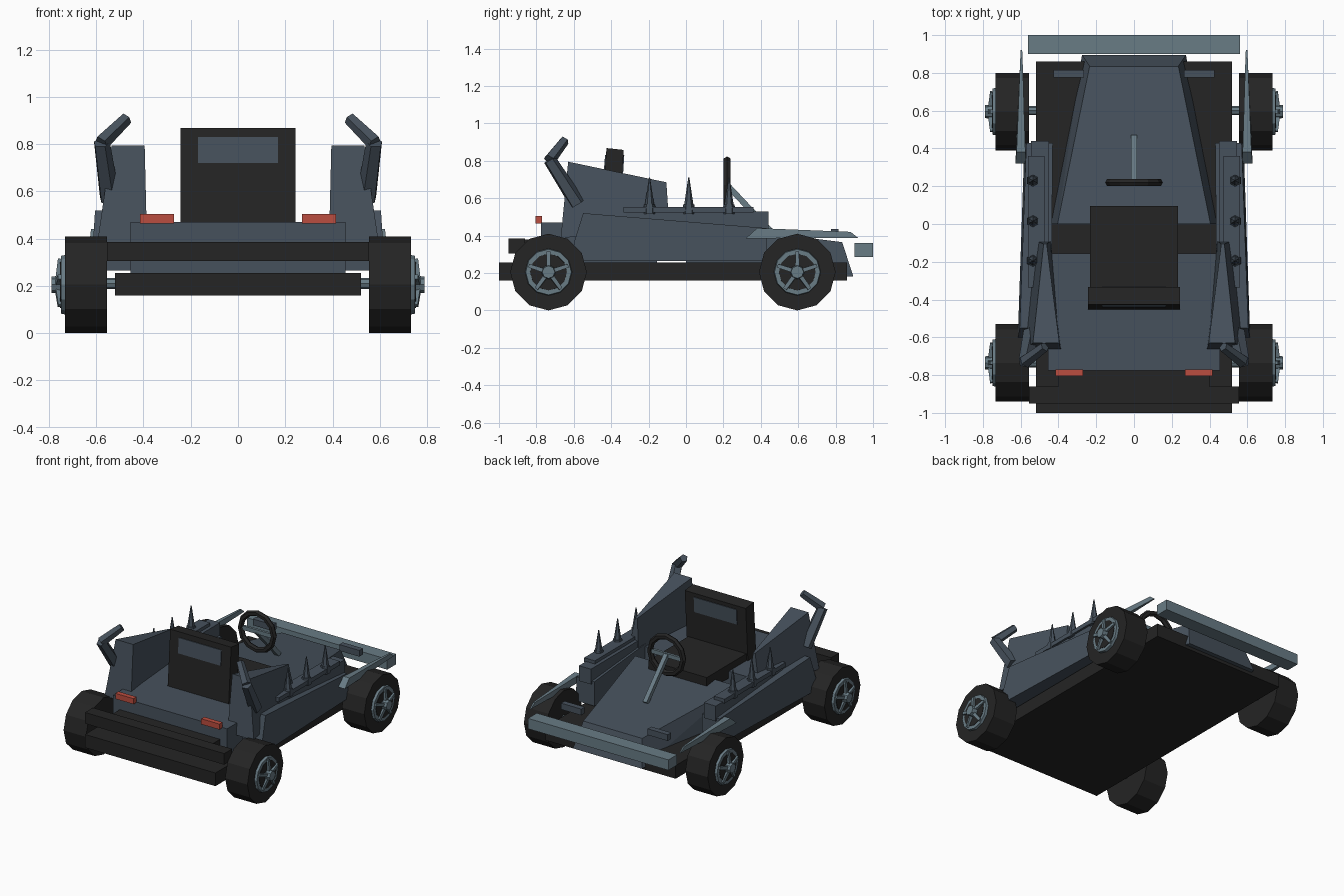
import bpy, bmesh, math
from mathutils import Vector, Matrix

if "Cube" in bpy.data.objects:
    bpy.data.objects.remove(bpy.data.objects["Cube"])


def mat(name, col):
    m = bpy.data.materials.new(name)
    m.diffuse_color = (*col, 1)
    m.use_nodes = True
    m.node_tree.nodes["Principled BSDF"].inputs["Base Color"].default_value = m.diffuse_color
    return m


BLACK = mat("black rubber", (0.018, 0.018, 0.018))
SLATE = mat("slate body", (0.062, 0.083, 0.108))
STEEL = mat("light steel", (0.14, 0.2, 0.235))
RED = mat("red lamp", (0.5, 0.075, 0.05))


def finish(name, bm, m):
    bmesh.ops.recalc_face_normals(bm, faces=bm.faces)
    me = bpy.data.meshes.new(name)
    bm.to_mesh(me)
    bm.free()
    me.materials.append(m)
    ob = bpy.data.objects.new(name, me)
    bpy.context.collection.objects.link(ob)
    return ob


def box(name, m, x, y, z):
    """Box from (min, max) ranges."""
    bm = bmesh.new()
    bmesh.ops.create_cube(bm, size=1)
    for v in bm.verts:
        for i, r in enumerate((x, y, z)):
            v.co[i] = r[0] if v.co[i] < 0 else r[1]
    return finish(name, bm, m)


def loft(name, m, profile, s=1):
    """Solid from a (y, z, x_inner, x_outer) side profile."""
    bm = bmesh.new()
    a = [bm.verts.new((s * p[2], p[0], p[1])) for p in profile]
    b = [bm.verts.new((s * p[3], p[0], p[1])) for p in profile]
    n = len(profile)
    bm.faces.new(a)
    bm.faces.new(b[::-1])
    for i in range(n):
        j = (i + 1) % n
        bm.faces.new((a[j], a[i], b[i], b[j]))
    return finish(name, bm, m)


def rod(name, m, p, q, r1, r2, n, turn=0.0):
    """Straight or tapered bar between two points."""
    p, q = Vector(p), Vector(q)
    d = q - p
    bm = bmesh.new()
    M = (Matrix.Translation((p + q) / 2) @ d.to_track_quat('Z', 'Y').to_matrix().to_4x4()
         @ Matrix.Rotation(turn, 4, 'Z'))
    bmesh.ops.create_cone(bm, cap_ends=True, segments=n, radius1=r1, radius2=r2,
                          depth=d.length, matrix=M)
    return finish(name, bm, m)


# chassis, bumpers, deck
box("floor_pan", BLACK, (-0.52, 0.52), (-1.0, 0.86), (0.16, 0.255))
box("rear_bumper", BLACK, (-0.555, 0.555), (-0.95, -0.86), (0.305, 0.385))
box("rear_bumper_mount", BLACK, (-0.4, 0.4), (-0.87, -0.77), (0.31, 0.38))
box("front_bumper", STEEL, (-0.56, 0.56), (0.9, 1.0), (0.285, 0.36))
box("rear_deck", SLATE, (-0.455, 0.455), (-0.775, -0.155), (0.25, 0.47))

# nose, tapering forward
bm = bmesh.new()
rows = []
for y_top, z_top, x_top, y_bot, z_bot, x_bot in ((0.0, 0.47, 0.405, 0.0, 0.25, 0.44),
                                                 (0.835, 0.365, 0.235, 0.895, 0.18, 0.275)):
    rows.append([bm.verts.new(c) for c in ((-x_top, y_top, z_top), (x_top, y_top, z_top),
                                           (x_bot, y_bot, z_bot), (-x_bot, y_bot, z_bot))])
bmesh.ops.convex_hull(bm, input=bm.verts[:])
bmesh.ops.dissolve_limit(bm, angle_limit=0.01, verts=bm.verts[:], edges=bm.edges[:])
finish("nose", bm, SLATE)

# seat
box("seat_cushion", BLACK, (-0.232, 0.232), (-0.4, 0.095), (0.42, 0.52))
loft("seat_back", BLACK, [(-0.36, 0.45, -0.243, 0.243), (-0.455, 0.45, -0.243, 0.243),
                          (-0.425, 0.868, -0.243, 0.243), (-0.333, 0.858, -0.243, 0.243)])
loft("seat_back_panel_rear", SLATE, [(-0.43, 0.72, -0.17, 0.17), (-0.441, 0.72, -0.17, 0.17),
                                     (-0.433, 0.83, -0.17, 0.17), (-0.422, 0.83, -0.17, 0.17)])
loft("seat_back_panel_front", SLATE, [(-0.35, 0.72, -0.17, 0.17), (-0.337, 0.72, -0.17, 0.17),
                                      (-0.33, 0.83, -0.17, 0.17), (-0.345, 0.83, -0.17, 0.17)])

# steering wheel and column
bpy.ops.mesh.primitive_torus_add(major_segments=12, minor_segments=6, major_radius=0.132,
                                 minor_radius=0.021, location=(0, 0.22, 0.67),
                                 rotation=(math.radians(90), 0, 0))
wheel = bpy.context.object
wheel.name = "steering_wheel"
wheel.data.materials.append(BLACK)
box("steering_crossbar", STEEL, (-0.125, 0.125), (0.212, 0.23), (0.655, 0.685))
rod("steering_column", STEEL, (0, 0.22, 0.67), (0, 0.46, 0.415), 0.022, 0.022, 4, math.pi / 4)

# mirrored bodywork
for s, side in ((-1, "left"), (1, "right")):
    def xr(a, b):
        return tuple(sorted((s * a, s * b)))

    loft(side + "_side_pod", SLATE, [(-0.6, 0.265, 0.44, 0.615), (-0.6, 0.36, 0.44, 0.615),
                                     (-0.55, 0.52, 0.44, 0.605), (0.43, 0.44, 0.43, 0.57),
                                     (0.43, 0.265, 0.43, 0.58)], s)
    loft(side + "_rear_fin", SLATE, [(-0.67, 0.385, 0.385, 0.595), (-0.63, 0.795, 0.395, 0.535),
                                     (-0.105, 0.685, 0.462, 0.478), (-0.09, 0.46, 0.44, 0.52)], s)
    # bent horn
    elbow = (s * 0.578, -0.73, 0.805)
    rod(side + "_horn_lower", SLATE, (s * 0.545, -0.58, 0.57), elbow, 0.045, 0.036, 5)
    rod(side + "_horn_upper", SLATE, elbow, (s * 0.472, -0.65, 0.908), 0.034, 0.027, 5)
    # spiked rail
    box(side + "_spike_rail", SLATE, xr(0.475, 0.56), (-0.335, 0.36), (0.523, 0.553))
    box(side + "_rail_support", SLATE, xr(0.45, 0.545), (-0.32, 0.44), (0.42, 0.53)) \
        .scale = (1, 1, 1)
    for i, y in enumerate((-0.195, 0.015, 0.23)):
        rod(f"{side}_spike_{i}", SLATE, (s * 0.535, y, 0.55), (s * 0.535, y, 0.71), 0.027, 0.003, 6)
        rod(f"{side}_spike_base_{i}", SLATE, (s * 0.535, y, 0.515), (s * 0.535, y, 0.565),
            0.035, 0.03, 6)
    # steel blade over the front wheel
    loft(side + "_front_blade", STEEL, [(0.32, 0.385, 0.575, 0.628), (0.38, 0.44, 0.575, 0.622),
                                        (0.88, 0.42, 0.59, 0.602), (0.92, 0.388, 0.592, 0.6)], s)
    box(side + "_tail_lamp", RED, xr(0.27, 0.415), (-0.805, -0.77), (0.465, 0.505))
    box(side + "_front_lamp", SLATE, xr(0.265, 0.425), (0.775, 0.815), (0.39, 0.435))

    # wheels: tyre, rim, dark dish, spokes, hub
    for y, end in ((0.595, "front"), (-0.735, "rear")):
        n = f"{side}_{end}_"
        z = 0.205

        def disc(part, m, x0, x1, r1, r2, k=12):
            rod(n + part, m, (s * x0, y, z), (s * x1, y, z), r1, r2, k)
        disc("tyre", BLACK, 0.555, 0.733, 0.205, 0.205)
        disc("rim", STEEL, 0.72, 0.75, 0.128, 0.122)
        disc("rim_dish", BLACK, 0.72, 0.753, 0.1, 0.098)
        disc("hub", STEEL, 0.74, 0.79, 0.04, 0.034, 8)
        for k in range(5):
            a = math.pi / 2 + k * math.tau / 5
            c, d = math.cos(a), math.sin(a)
            rod(f"{n}spoke_{k}", STEEL, (s * 0.762, y + 0.02 * c, z + 0.02 * d),
                (s * 0.752, y + 0.11 * c, z + 0.11 * d), 0.016, 0.014, 4, math.pi / 4)

# axles
for y, end in ((0.6, "front"), (-0.735, "rear")):
    rod(end + "_axle", STEEL, (-0.74, y, 0.21), (0.74, y, 0.21), 0.024, 0.024, 8)
